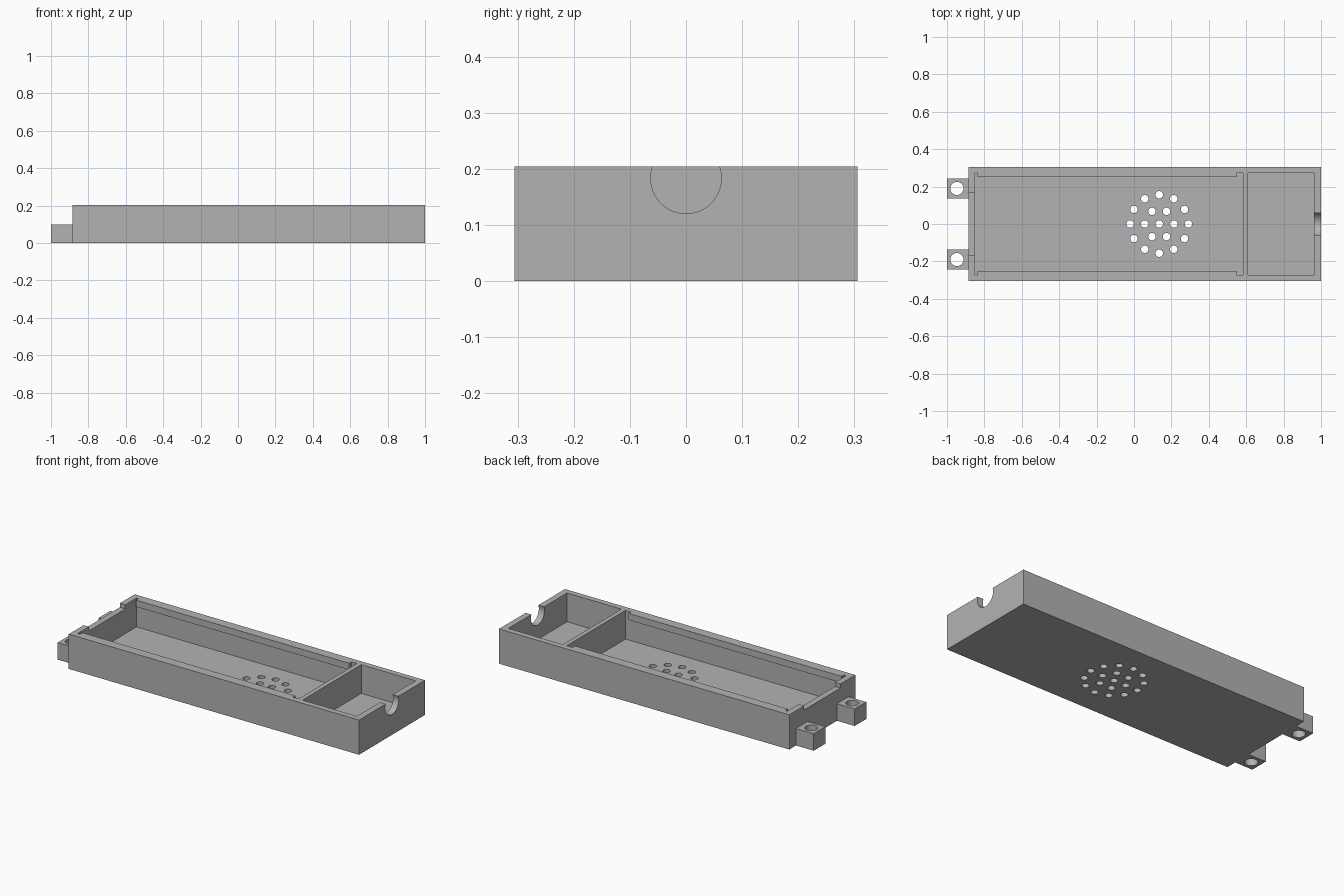
import bpy
import bmesh
from math import cos, sin, pi, radians
from mathutils import Matrix, Vector

if "Cube" in bpy.data.objects:
    bpy.data.objects.remove(bpy.data.objects["Cube"], do_unlink=True)

# Single grey plastic
grey = bpy.data.materials.new("grey_plastic")
grey.use_nodes = True
colour = (0.45, 0.45, 0.45, 1)
grey.diffuse_color = colour
grey.node_tree.nodes["Principled BSDF"].inputs["Base Color"].default_value = colour


def make_object(name, bm):
    mesh = bpy.data.meshes.new(name)
    bm.to_mesh(mesh)
    bm.free()
    obj = bpy.data.objects.new(name, mesh)
    bpy.context.collection.objects.link(obj)
    mesh.materials.append(grey)
    return obj


def box(name, x, y, z):
    bm = bmesh.new()
    lo, hi = Vector((x[0], y[0], z[0])), Vector((x[1], y[1], z[1]))
    bmesh.ops.create_cube(bm, size=1, matrix=Matrix.Translation((lo + hi) / 2)
                          @ Matrix.Diagonal((*(hi - lo), 1)))
    return make_object(name, bm)


def cylinders(name, centres, radius, depth, sides=32, turn=Matrix()):
    bm = bmesh.new()
    for c in centres:
        bmesh.ops.create_cone(bm, cap_ends=True, segments=sides, radius1=radius,
                              radius2=radius, depth=depth,
                              matrix=Matrix.Translation(c) @ turn)
    return make_object(name, bm)


def cut(obj, cutter):
    cutter.hide_render = True
    mod = obj.modifiers.new("cut", 'BOOLEAN')
    mod.operation = 'DIFFERENCE'
    mod.solver = 'EXACT'
    mod.object = cutter
    bpy.context.view_layer.objects.active = obj
    bpy.ops.object.modifier_apply(modifier=mod.name)
    bpy.data.objects.remove(cutter, do_unlink=True)


def finish(obj):
    bpy.ops.object.select_all(action='DESELECT')
    obj.select_set(True)
    bpy.context.view_layer.objects.active = obj
    bpy.ops.object.shade_smooth_by_angle(angle=radians(30))


HEIGHT, FLOOR, LIP = 0.204, 0.035, 0.165
ABOVE = HEIGHT + 0.1
INNER = 0.272

# Tray with two compartments; the long one is undercut beneath its side lips
tray = box("tray", (-0.885, 1), (-0.306, 0.306), (0, HEIGHT))
cut(tray, box("long_cavity", (-0.85, 0.583), (-INNER, INNER), (FLOOR, LIP)))
cut(tray, box("lid_opening", (-0.85, 0.583), (-0.25, 0.25), (LIP - 0.05, ABOVE)))
for ends in ((-0.85, -0.836), (0.547, 0.583)):
    cut(tray, box("lip_gap", ends, (-INNER, INNER), (LIP - 0.05, ABOVE)))
cut(tray, box("short_cavity", (0.61, 0.963), (-INNER, INNER), (FLOOR, ABOVE)))

# Lowered middle of the end wall
cut(tray, box("end_wall_step", (-0.95, -0.84), (-0.168, 0.168), (0.18, ABOVE)))

# Round cable notch in the other end wall
cut(tray, cylinders("cable_notch", [(0.99, 0, 0.183)], 0.063, 0.12, 48,
                    Matrix.Rotation(pi / 2, 4, 'Y')))

# Sound holes in the floor: a centre and two rings
holes = [(0.135, 0, 0)]
for ring in (1, 2):
    count = 6 * ring
    for i in range(count):
        a = 2 * pi * i / count
        holes.append((0.135 + 0.078 * ring * cos(a), 0.078 * ring * sin(a), 0))
cut(tray, cylinders("sound_holes", holes, 0.02, 0.14, 24))
finish(tray)

# Pierced mounting tabs
for side, name in ((1, "back_tab"), (-1, "front_tab")):
    y = side * 0.19
    tab = box(name, (-1, -0.885), (y - 0.054, y + 0.054), (0, 0.1))
    cut(tab, cylinders("screw_hole", [(-0.947, y, 0.05)], 0.035, 0.3))
    finish(tab)
